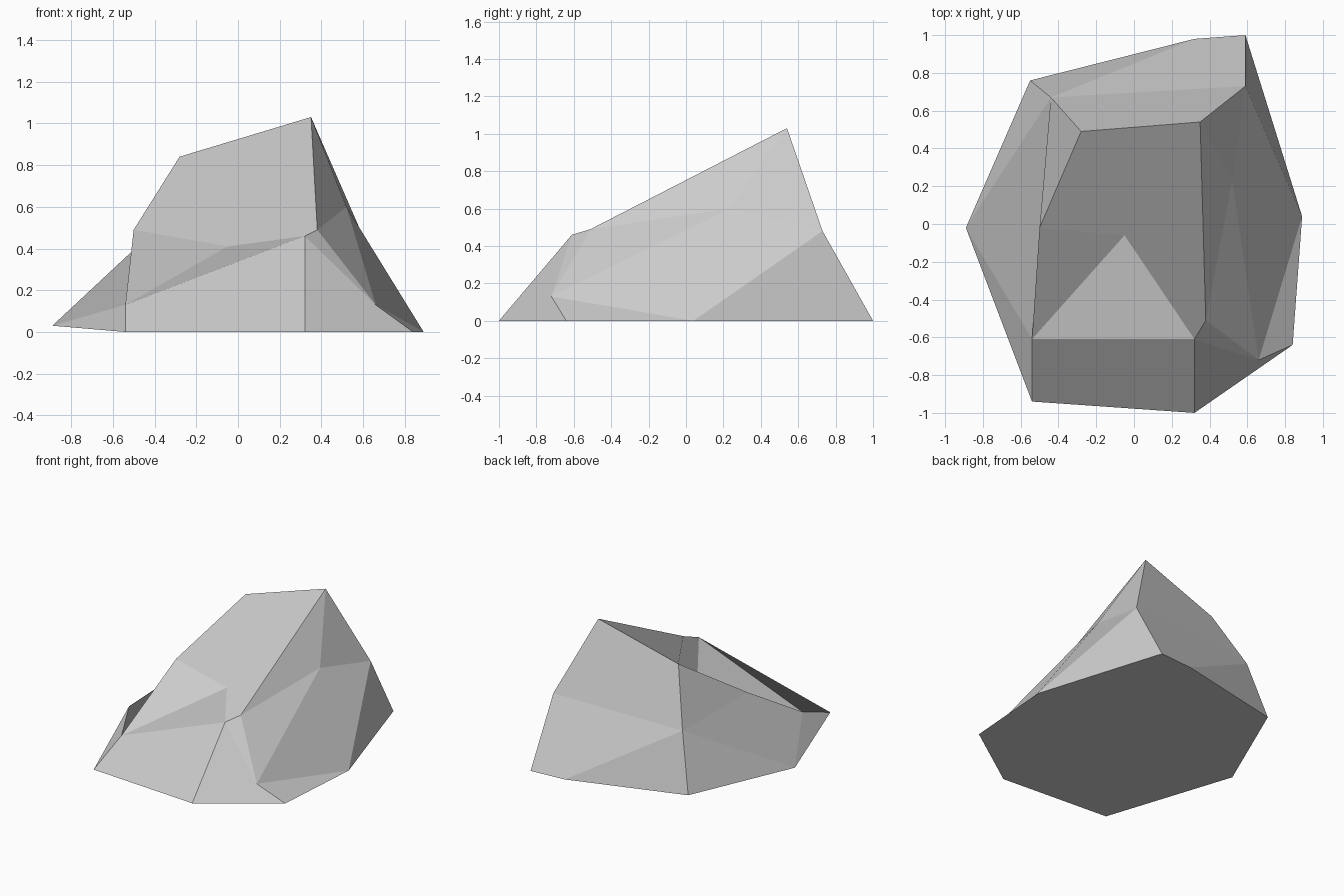
import bpy
import bmesh

default_cube = bpy.data.objects.get("Cube")
if default_cube:
    bpy.data.objects.remove(default_cube, do_unlink=True)


def make_material(name, colour):
    material = bpy.data.materials.new(name)
    material.use_nodes = True
    material.diffuse_color = colour
    shader = next(n for n in material.node_tree.nodes if n.type == "BSDF_PRINCIPLED")
    shader.inputs["Base Color"].default_value = colour
    shader.inputs["Roughness"].default_value = 0.9
    return material


# Corners of the boulder: the ground outline, the middle ledge and the crest
ground = {
    "front_right": (-0.54, -0.94, 0),
    "front_left": (0.32, -1, 0),
    "left_front": (0.84, -0.64, 0),
    "left_tip": (0.89, 0.04, 0),
    "back_left": (0.59, 1, 0),
    "back_middle": (0.32, 0.98, 0),
    "back_right": (-0.55, 0.76, 0.03),
    "right_tip": (-0.89, -0.02, 0.03),
}
ledge = {
    "low_step": (-0.54, -0.61, 0.13),
    "high_step": (0.32, -0.61, 0.46),
    "ridge_foot": (0.38, -0.51, 0.49),
    "dent": (-0.05, -0.06, 0.41),
    "right_shoulder": (-0.5, -0.02, 0.49),
    "left_knee": (0.66, -0.72, 0.13),
    "left_hollow": (0.52, 0.23, 0.6),
    "left_shoulder": (0.59, 0.73, 0.48),
    "back_shoulder": (-0.44, 0.67, 0.45),
}
crest = {
    "crest": (-0.28, 0.49, 0.84),
    "peak": (0.35, 0.54, 1.03),
}

# Facets, each listed counter-clockwise from outside
facets = [
    # front slope and the notch above it
    "front_right front_left high_step low_step",
    "low_step high_step dent",
    "low_step dent right_shoulder",
    "peak crest right_shoulder dent high_step ridge_foot",
    # left flank
    "peak ridge_foot left_hollow",
    "peak left_hollow left_shoulder",
    "ridge_foot left_knee left_hollow",
    "left_hollow left_knee left_tip left_shoulder",
    "ridge_foot high_step left_knee",
    "left_knee left_front left_tip",
    "high_step front_left left_front left_knee",
    "left_shoulder left_tip back_left",
    # back
    "back_shoulder crest peak left_shoulder",
    "back_shoulder left_shoulder back_left back_middle",
    "back_shoulder back_middle back_right",
    # right flank
    "crest back_shoulder right_shoulder",
    "back_shoulder right_tip low_step right_shoulder",
    "back_shoulder back_right right_tip",
    "right_tip front_right low_step",
]

bm = bmesh.new()
corners = {name: bm.verts.new(point)
           for name, point in {**ground, **ledge, **crest}.items()}
for facet in facets:
    bm.faces.new([corners[name] for name in facet.split()])

# Underside
bm.faces.new([corners[name] for name in reversed(ground)])

for face in bm.faces:
    face.smooth = False
bm.normal_update()

mesh = bpy.data.meshes.new("boulder")
bm.to_mesh(mesh)
bm.free()
mesh.materials.append(make_material("stone grey", (0.6, 0.6, 0.6, 1)))
boulder = bpy.data.objects.new("boulder", mesh)
bpy.context.collection.objects.link(boulder)
